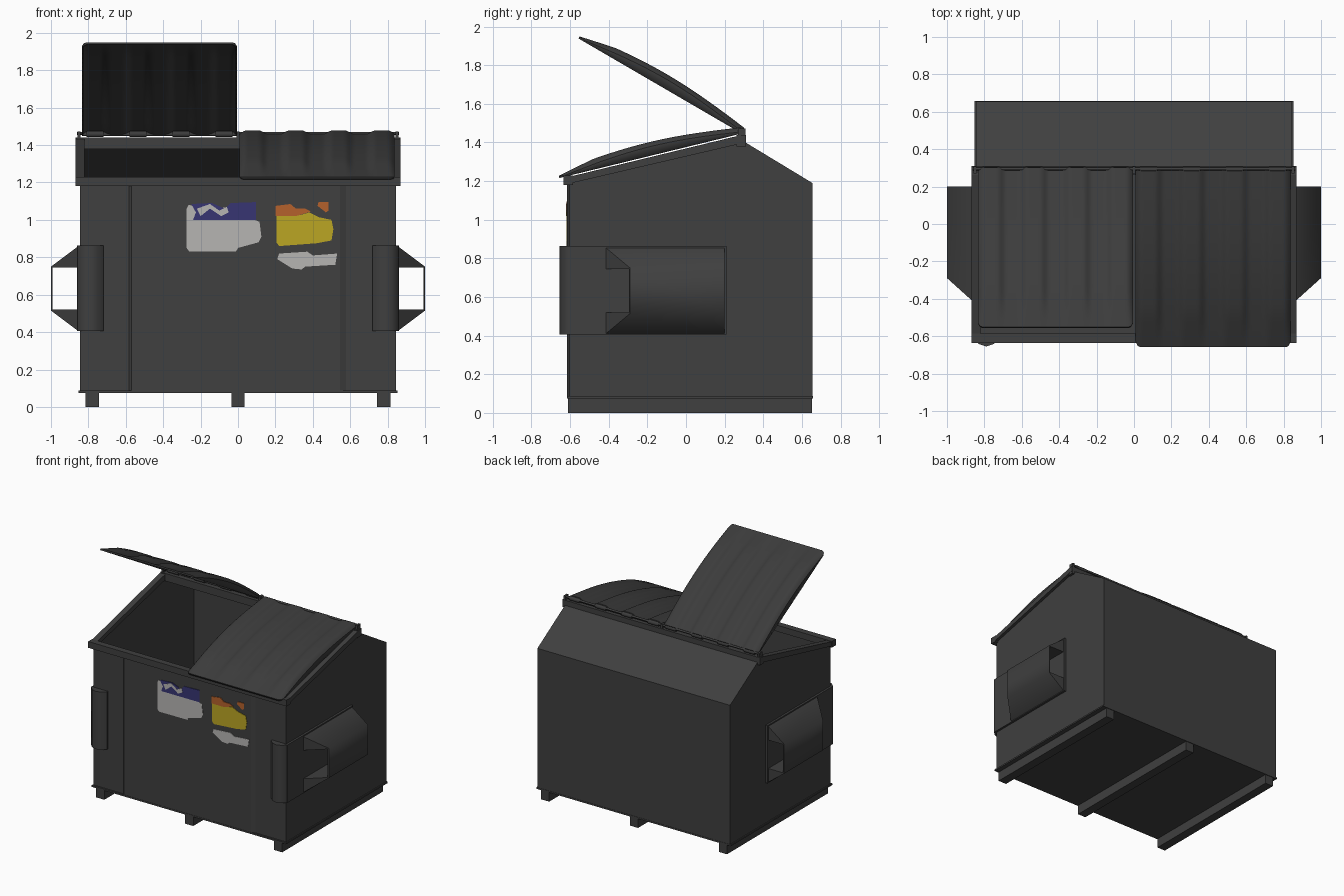
import bpy, bmesh, math
from mathutils import Matrix

cube = bpy.data.objects.get("Cube")
if cube:
    bpy.data.objects.remove(cube, do_unlink=True)


def material(name, r, g, b):
    m = bpy.data.materials.new(name)
    m.use_nodes = True
    m.diffuse_color = (r, g, b, 1)
    bsdf = next(n for n in m.node_tree.nodes if n.type == "BSDF_PRINCIPLED")
    bsdf.inputs["Base Color"].default_value = (r, g, b, 1)
    bsdf.inputs["Roughness"].default_value = 0.8
    return m


STEEL = material("dark steel", 0.05, 0.05, 0.05)
PLASTIC = material("lid plastic", 0.045, 0.045, 0.045)
WHITE = material("sticker white", 0.47, 0.46, 0.45)
BLUE = material("sticker blue", 0.038, 0.035, 0.17)
YELLOW = material("sticker yellow", 0.5, 0.38, 0.017)
ORANGE = material("sticker orange", 0.46, 0.12, 0.025)


def finish(name, bm, mat, smooth=None):
    """Turn a bmesh into an object, optionally smooth below an angle."""
    mesh = bpy.data.meshes.new(name)
    bm.to_mesh(mesh)
    bm.free()
    mesh.materials.append(mat)
    if smooth:
        for p in mesh.polygons:
            p.use_smooth = True
        mesh.set_sharp_from_angle(angle=math.radians(smooth))
    obj = bpy.data.objects.new(name, mesh)
    bpy.context.scene.collection.objects.link(obj)
    return obj


def prism_mesh(points, axis, a, b):
    """Extrude a 2D outline along an axis from a to b."""
    place = {"x": lambda p, q, d: (d, p, q),
             "y": lambda p, q, d: (p, d, q),
             "z": lambda p, q, d: (p, q, d)}[axis]
    bm = bmesh.new()
    ends = [[bm.verts.new(place(p, q, d)) for p, q in points] for d in (a, b)]
    for ring in ends:
        bm.faces.new(ring)
    n = len(points)
    for i in range(n):
        j = (i + 1) % n
        bm.faces.new((ends[0][i], ends[0][j], ends[1][j], ends[1][i]))
    bmesh.ops.recalc_face_normals(bm, faces=bm.faces)
    return bm


def prism(name, points, axis, a, b, mat=STEEL, smooth=None):
    return finish(name, prism_mesh(points, axis, a, b), mat, smooth)


def box(name, x0, x1, y0, y1, z0, z1, mat=STEEL):
    return prism(name, [(x0, y0), (x1, y0), (x1, y1), (x0, y1)], "z", z0, z1, mat)


def rod(name, x0, x1, y, z, radius, mat=STEEL):
    bm = bmesh.new()
    turn = Matrix.Translation(((x0 + x1) / 2, y, z)) @ Matrix.Rotation(math.pi / 2, 4, "Y")
    bmesh.ops.create_cone(bm, cap_ends=True, segments=12, radius1=radius,
                          radius2=radius, depth=x1 - x0, matrix=turn)
    return finish(name, bm, mat, 40)


def shell(obj, thickness):
    mod = obj.modifiers.new("thickness", "SOLIDIFY")
    mod.thickness = thickness
    mod.offset = -1


# Hollow container, open on the forward slope
bm = prism_mesh([(-0.603, 0.08), (-0.603, 1.19), (0.3, 1.405),
                 (0.655, 1.19), (0.655, 0.08)], "x", -0.845, 0.845)
bm.normal_update()
lid_faces = [f for f in bm.faces if f.normal.z > 0.5 and f.normal.y < -0.1]
bmesh.ops.delete(bm, geom=lid_faces, context="FACES")
shell(finish("container", bm, STEEL), 0.012)

# Front panel with bevelled sides, floor flange and skids
prism("front_panel", [(-0.585, -0.6), (-0.57, -0.615), (0.545, -0.615), (0.585, -0.6)],
      "z", 0.085, 1.185)
box("floor_flange", -0.853, 0.853, -0.617, 0.657, 0.075, 0.087)
for label, x in (("right", -0.78), ("middle", 0), ("left", 0.78)):
    box(label + "_skid", x - 0.036, x + 0.036, -0.612, 0.652, 0, 0.08)

# Rim around the opening
box("front_rim", -0.87, 0.87, -0.635, -0.585, 1.18, 1.23)
box("rear_rim", -0.865, 0.865, 0.262, 0.31, 1.38, 1.44)

# Parts mirrored on both sides
for label, s in (("left", 1), ("right", -1)):
    prism(label + "_rim", [(-0.635, 1.18), (-0.635, 1.215), (0.28, 1.437),
                           (0.31, 1.44), (0.31, 1.4)], "x", s * 0.822, s * 0.868)
    box(label + "_sleeve_plate", s * 0.84, s * 0.862, -0.61, 0.21, 0.405, 0.863)

    # Curved guard wrapped round the front corner
    prism(label + "_corner_guard",
          [(s * x, y) for x, y in ((0.862, -0.59), (0.858, -0.615), (0.83, -0.642),
                                   (0.79, -0.655), (0.75, -0.642), (0.72, -0.615),
                                   (0.72, -0.59))], "z", 0.405, 0.863, STEEL, 40)

    # Fork sleeve with sloped top and bottom and a raked front end
    bm = prism_mesh([(s * x, z) for x, z in (
        (0.86, 0.855), (1, 0.75), (1, 0.515), (0.86, 0.41), (0.86, 0.52),
        (0.992, 0.52), (0.992, 0.745), (0.86, 0.745))], "y", -0.415, 0.2)
    for v in bm.verts:
        if v.co.y < 0:
            v.co.y += (abs(v.co.x) - 0.86) * 0.9
    sleeve = finish(label + "_fork_sleeve", bm, STEEL, 60)
    for p in sleeve.data.polygons:
        if abs(p.normal.y) > 0.1:
            p.use_smooth = False

# Ribbed lids hinged at the ridge
WIDTH, LENGTH, PITCH, CORNER = 0.83, 0.975, 0.23, 0.03
HINGE_Y, HINGE_Z = 0.29, 1.455


def lid(name, x, degrees):
    cols, rows = 72, 20
    bm = bmesh.new()
    grid = []
    for i in range(cols + 1):
        w = WIDTH * i / cols
        inset = max(0, CORNER - min(w, WIDTH - w))
        cut = CORNER - math.sqrt(CORNER ** 2 - inset ** 2)
        wave = math.cos(math.tau * (w - 0.07) / PITCH)
        rib = min(1, max(0, 0.5 + 1.1 * wave))
        line = []
        for j in range(rows + 1):
            t = j / rows
            fade = min(1, (1 - t) / 0.2)
            h = 0.004 + 0.038 * math.sin(math.pi * t) + 0.02 * rib * fade
            line.append(bm.verts.new((w, -t * (LENGTH - cut), h - cut * 0.2)))
        grid.append(line)
    for a, b in zip(grid, grid[1:]):
        for j in range(rows):
            bm.faces.new((a[j], a[j + 1], b[j + 1], b[j]))
    # Skirt down to a flat edge
    border = [e for e in bm.edges if e.is_boundary]
    skirt = bmesh.ops.extrude_edge_only(bm, edges=border)["geom"]
    for v in skirt:
        if isinstance(v, bmesh.types.BMVert):
            v.co.z = -0.008
    bmesh.ops.recalc_face_normals(bm, faces=bm.faces)
    bm.normal_update()
    if sum(f.normal.z for f in bm.faces) < 0:
        bmesh.ops.reverse_faces(bm, faces=bm.faces)
    obj = finish(name, bm, PLASTIC, 35)
    obj.location = (x, HINGE_Y, HINGE_Z)
    obj.rotation_euler.x = math.radians(degrees)
    shell(obj, 0.008)
    # Hinge knuckles under the ribs
    for k in range(4):
        mid = x + 0.07 + k * PITCH
        rod(f"{name}_knuckle_{k + 1}", mid - 0.045, mid + 0.045,
            HINGE_Y, HINGE_Z + 0.003, 0.016, PLASTIC)


lid("closed_lid", 0.008, 13.7)
lid("open_lid", -0.835, -30.2)

# Hinge rod and brackets
rod("hinge_rod", -0.86, 0.86, HINGE_Y + 0.005, 1.463, 0.008)
for label, x in (("right", -0.85), ("middle", 0), ("left", 0.85)):
    box(label + "_hinge_bracket", x - 0.008, x + 0.008, 0.27, 0.308, 1.42, 1.473)

# Worn stickers as thin plates on the front panel
stickers = [
    ("notice_sticker", WHITE, 0.003, [
        (-0.275, 0.85), (-0.26, 0.83), (-0.01, 0.832), (0, 0.85), (0.11, 0.88),
        (0.125, 0.91), (0.115, 0.99), (0.09, 1), (0.09, 1.06), (-0.2, 1.07),
        (-0.265, 1.08), (-0.275, 1.06)]),
    ("notice_sticker_band", BLUE, 0.005, [
        (-0.24, 1), (0.095, 1), (0.095, 1.095), (-0.04, 1.09), (-0.07, 1.06),
        (-0.14, 1.09), (-0.25, 1.085), (-0.225, 1.04)]),
    ("notice_sticker_scuff", WHITE, 0.007, [
        (-0.2, 1.02), (-0.15, 1.06), (-0.09, 1.02), (-0.05, 1.04), (-0.06, 1.07),
        (-0.1, 1.05), (-0.15, 1.085), (-0.22, 1.06)]),
    ("warning_sticker", YELLOW, 0.003, [
        (0.205, 0.88), (0.22, 0.86), (0.42, 0.875), (0.5, 0.89), (0.51, 0.95),
        (0.5, 1), (0.43, 1.015), (0.38, 1.04), (0.33, 1.025), (0.205, 1.03)]),
    ("warning_sticker_top", ORANGE, 0.005, [
        (0.2, 1.02), (0.31, 1.02), (0.39, 1.045), (0.36, 1.06), (0.31, 1.06),
        (0.28, 1.085), (0.2, 1.075)]),
    ("warning_sticker_scrap", ORANGE, 0.005, [
        (0.425, 1.075), (0.47, 1.04), (0.485, 1.05), (0.485, 1.095), (0.43, 1.095)]),
    ("lower_sticker", WHITE, 0.003, [
        (0.21, 0.79), (0.29, 0.74), (0.34, 0.735), (0.36, 0.75), (0.52, 0.76),
        (0.53, 0.82), (0.4, 0.81), (0.37, 0.83), (0.22, 0.82)]),
]
for name, mat, depth, outline in stickers:
    prism(name, outline, "y", -0.615 - depth, -0.614, mat)
